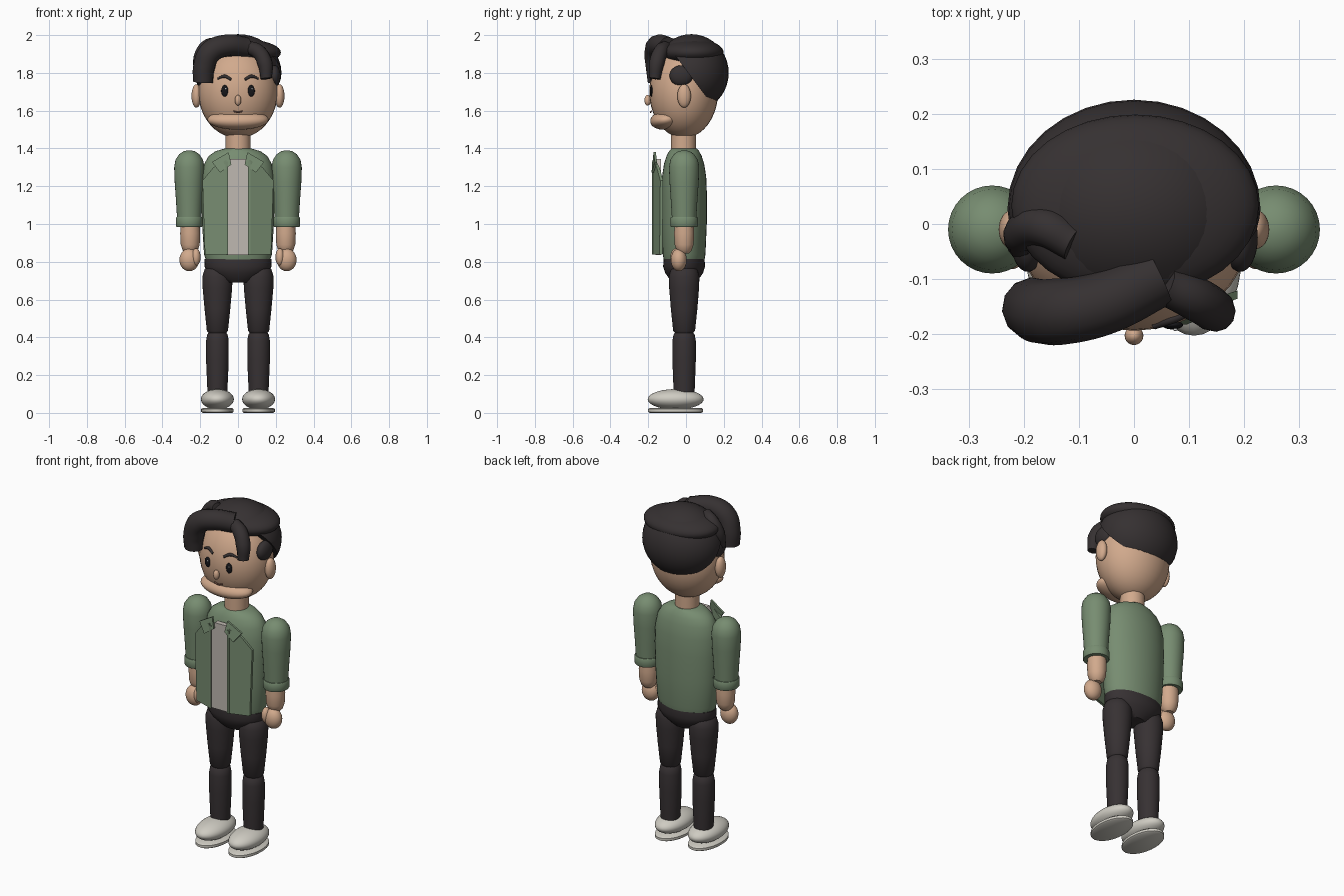
import bpy, bmesh, math
from mathutils import Vector, Matrix

if "Cube" in bpy.data.objects:
    bpy.data.objects.remove(bpy.data.objects["Cube"])


def material(name, rgb):
    m = bpy.data.materials.new(name)
    m.diffuse_color = (*rgb, 1)
    m.use_nodes = True
    m.node_tree.nodes["Principled BSDF"].inputs["Base Color"].default_value = m.diffuse_color
    return m


SKIN = material("skin", (0.64, 0.40, 0.265))
HAIR = material("dark_hair", (0.036, 0.030, 0.031))
GREEN = material("green_jacket", (0.185, 0.265, 0.165))
SHIRT = material("shirt_grey", (0.52, 0.48, 0.44))
TROUSER = material("dark_trousers", (0.038, 0.031, 0.033))
SHOE = material("shoe_white", (0.62, 0.60, 0.54))
EYE = material("eye_black", (0.008, 0.008, 0.01))
LIP = material("lip_brown", (0.30, 0.13, 0.09))
GLINT = material("eye_glint", (0.75, 0.75, 0.75))


def finish(name, bm, mat):
    bmesh.ops.recalc_face_normals(bm, faces=bm.faces)
    me = bpy.data.meshes.new(name)
    bm.to_mesh(me)
    bm.free()
    me.materials.append(mat)
    ob = bpy.data.objects.new(name, me)
    bpy.context.collection.objects.link(ob)
    return ob


def ellipsoid(name, c, r, mat, cut=None, tilt=0):
    """Scaled sphere; cut = (point, normal) removes the normal side."""
    bm = bmesh.new()
    bmesh.ops.create_uvsphere(bm, u_segments=32, v_segments=20, radius=1)
    bm.transform(Matrix.Translation(c) @ Matrix.Rotation(tilt, 4, 'X') @ Matrix.Diagonal((*r, 1)))
    if cut:
        bmesh.ops.bisect_plane(bm, geom=bm.verts[:] + bm.edges[:] + bm.faces[:],
                               plane_co=cut[0], plane_no=cut[1], clear_outer=True)
        bmesh.ops.holes_fill(bm, edges=[e for e in bm.edges if e.is_boundary])
    return finish(name, bm, mat)


def loft(name, rings, mat, x=0, y=-0.01, n=32):
    """Stack of ellipses (z, rx, ry) around a vertical axis, closed at both ends."""
    bm = bmesh.new()
    loops = [[bm.verts.new((x + rx * math.cos(2 * math.pi * i / n),
                            y + ry * math.sin(2 * math.pi * i / n), z)) for i in range(n)]
             for z, rx, ry in rings]
    for a, b in zip(loops, loops[1:]):
        for i in range(n):
            j = (i + 1) % n
            bm.faces.new((a[i], a[j], b[j], b[i]))
    bm.faces.new(loops[0])
    bm.faces.new(loops[-1])
    return finish(name, bm, mat)


def strand(name, pts, mat, depth):
    """Smooth tube through points (x, y, z, radius factor) with flat ends."""
    cu = bpy.data.curves.new(name, 'CURVE')
    cu.dimensions = '3D'
    cu.bevel_depth = depth
    cu.bevel_resolution = 4
    cu.use_fill_caps = True
    cu.resolution_u = 8
    sp = cu.splines.new('BEZIER')
    sp.bezier_points.add(len(pts) - 1)
    for p, (x, y, z, r) in zip(sp.bezier_points, pts):
        p.co = (x, y, z)
        p.radius = r
        p.handle_left_type = p.handle_right_type = 'AUTO'
    tmp = bpy.data.objects.new(name + "_path", cu)
    bpy.context.collection.objects.link(tmp)
    bpy.context.view_layer.update()
    me = bpy.data.meshes.new_from_object(tmp.evaluated_get(bpy.context.evaluated_depsgraph_get()))
    bpy.data.objects.remove(tmp)
    me.materials.clear()
    me.materials.append(mat)
    ob = bpy.data.objects.new(name, me)
    bpy.context.collection.objects.link(ob)
    return ob


def plate(name, pts, mat, depth=0.008):
    """Polygon given thickness towards the back."""
    bm = bmesh.new()
    f = bm.faces.new([bm.verts.new(p) for p in pts])
    g = bmesh.ops.extrude_face_region(bm, geom=[f])
    bmesh.ops.translate(bm, vec=(0, depth, 0),
                        verts=[v for v in g["geom"] if isinstance(v, bmesh.types.BMVert)])
    return finish(name, bm, mat)


# Head and face
HC, HR = Vector((0, -0.012, 1.70)), (0.21, 0.182, 0.245)


def face_y(x, z):
    return HC.y - HR[1] * math.sqrt(1 - (x / HR[0]) ** 2 - ((z - HC.z) / HR[2]) ** 2)


ellipsoid("head", HC, HR, SKIN)
ellipsoid("jaw", (0, -0.105, 1.552), (0.162, 0.085, 0.052), SKIN, tilt=0.15)
ellipsoid("nose", (0, -0.203, 1.655), (0.017, 0.017, 0.028), SKIN)
strand("mouth", [(-0.024, -0.183, 1.597, 1), (0, -0.187, 1.592, 1), (0.024, -0.183, 1.597, 1)], LIP, 0.004)
loft("neck", [(1.36, 0.066, 0.066), (1.50, 0.066, 0.066)], SKIN, y=-0.013)

# Hair: back shell, flat crown and swept strands
ellipsoid("hair_back", (0, 0.028, 1.80), (0.23, 0.198, 0.205), HAIR,
          cut=((0, 0.0, 1.815), (0, -0.80, -0.60)))
ellipsoid("hair_crown", (0.002, 0.033, 1.908), (0.225, 0.166, 0.073), HAIR)
strand("fringe_large", [(0.045, -0.095, 1.935, 0.95), (-0.06, -0.145, 1.945, 1.0), (-0.145, -0.16, 1.91, 1.05),
                        (-0.18, -0.155, 1.83, 1.0), (-0.185, -0.15, 1.75, 0.9)], HAIR, 0.058)
strand("fringe_small", [(0.055, -0.11, 1.935, 0.9), (0.11, -0.135, 1.91, 1.0), (0.143, -0.155, 1.85, 1.0),
                        (0.15, -0.165, 1.77, 0.75)], HAIR, 0.040)
strand("side_lock", [(-0.11, -0.035, 1.955, 0.9), (-0.165, -0.005, 1.94, 1), (-0.20, -0.015, 1.88, 1),
                     (-0.205, -0.04, 1.79, 0.7)], HAIR, 0.036)

# Torso, shirt front and hips
loft("jacket_body", [(0.81, 0.170, 0.108), (0.84, 0.180, 0.113), (1.0, 0.190, 0.12), (1.15, 0.195, 0.121),
                     (1.25, 0.192, 0.117), (1.32, 0.178, 0.106), (1.36, 0.155, 0.093), (1.385, 0.12, 0.08),
                     (1.40, 0.07, 0.067)], GREEN)
plate("shirt_front", [(-0.062, -0.162, 0.835), (0.058, -0.162, 0.835), (0.058, -0.162, 1.30),
                      (0.04, -0.162, 1.345), (-0.04, -0.162, 1.345), (-0.062, -0.162, 1.30)], SHIRT, 0.03)
loft("hips", [(0.69, 0.075, 0.06), (0.705, 0.10, 0.075), (0.74, 0.155, 0.10), (0.775, 0.178, 0.111),
              (0.815, 0.176, 0.108)], TROUSER)

for side, s in (("left", -1), ("right", 1)):
    # Facial features
    ellipsoid(f"{side}_ear", (s * 0.220, -0.01, 1.678), (0.026, 0.036, 0.062), SKIN)
    ellipsoid(f"{side}_sideburn", (s * 0.193, -0.025, 1.785), (0.032, 0.062, 0.055), HAIR)
    ex, ez = s * 0.07, 1.705
    ellipsoid(f"{side}_eye", (ex, face_y(ex, ez), ez), (0.019, 0.008, 0.030), EYE)
    ellipsoid(f"{side}_eye_glint", (ex + 0.005, face_y(ex, ez) - 0.008, ez + 0.011), (0.004, 0.003, 0.005), GLINT)
    strand(f"{side}_brow", [(s * bx, face_y(s * bx, bz), bz, r) for bx, bz, r in
                            ((0.036, 1.765, 0.9), (0.072, 1.782, 1.1), (0.108, 1.769, 0.6))], HAIR, 0.008)

    # Jacket front panel, edge band and collar flap
    plate(f"{side}_jacket_panel", [(s * 0.062, -0.177, 0.838), (s * 0.175, -0.14, 0.838),
                                   (s * 0.188, -0.136, 1.23), (s * 0.13, -0.155, 1.30),
                                   (s * 0.062, -0.177, 1.34)], GREEN, 0.015)
    plate(f"{side}_panel_edge", [(s * 0.053, -0.180, 0.838), (s * 0.066, -0.180, 0.838),
                                 (s * 0.066, -0.180, 1.33), (s * 0.053, -0.180, 1.33)], GREEN)
    plate(f"{side}_collar_flap", [(s * 0.035, -0.178, 1.315), (s * 0.05, -0.172, 1.38),
                                  (s * 0.138, -0.165, 1.328), (s * 0.095, -0.183, 1.272)], GREEN, 0.012)

    # Arm
    ax = s * 0.258
    loft(f"{side}_sleeve", [(1.02, 0.064, 0.064), (1.12, 0.070, 0.070), (1.22, 0.077, 0.077),
                            (1.30, 0.080, 0.080), (1.34, 0.073, 0.073), (1.37, 0.053, 0.053),
                            (1.385, 0.030, 0.030), (1.39, 0.008, 0.008)], GREEN, x=ax)
    loft(f"{side}_cuff", [(0.985, 0.068, 0.070), (0.99, 0.071, 0.073), (1.03, 0.071, 0.073),
                          (1.036, 0.068, 0.070)], GREEN, x=ax)
    loft(f"{side}_forearm", [(0.845, 0.025, 0.025), (0.86, 0.04, 0.04), (0.89, 0.05, 0.05),
                             (0.95, 0.053, 0.053), (1.0, 0.050, 0.050)], SKIN, x=s * 0.253)
    ellipsoid(f"{side}_hand", (s * 0.258, -0.038, 0.81), (0.052, 0.042, 0.060), SKIN)
    ellipsoid(f"{side}_thumb", (s * 0.222, -0.052, 0.825), (0.024, 0.030, 0.046), SKIN)

    # Leg and shoe
    lx = s * 0.109
    loft(f"{side}_thigh", [(0.42, 0.045, 0.045), (0.435, 0.056, 0.058), (0.55, 0.068, 0.070),
                           (0.66, 0.078, 0.079), (0.72, 0.080, 0.081), (0.76, 0.068, 0.070),
                           (0.785, 0.04, 0.04)], TROUSER, x=lx)
    loft(f"{side}_shin", [(0.08, 0.050, 0.054), (0.12, 0.053, 0.056), (0.28, 0.060, 0.062),
                          (0.38, 0.060, 0.062), (0.415, 0.054, 0.056), (0.43, 0.042, 0.042)], TROUSER, x=lx)
    ellipsoid(f"{side}_shoe", (lx, -0.055, 0.072), (0.087, 0.148, 0.054), SHOE)
    loft(f"{side}_sole", [(0.0, 0.078, 0.136), (0.006, 0.086, 0.146), (0.02, 0.086, 0.146),
                          (0.026, 0.078, 0.136)], SHOE, x=lx, y=-0.055)

# Smooth shading with sharp rims
bpy.ops.object.select_all(action='SELECT')
bpy.context.view_layer.objects.active = bpy.data.objects["head"]
bpy.ops.object.shade_smooth_by_angle(angle=math.radians(40))
